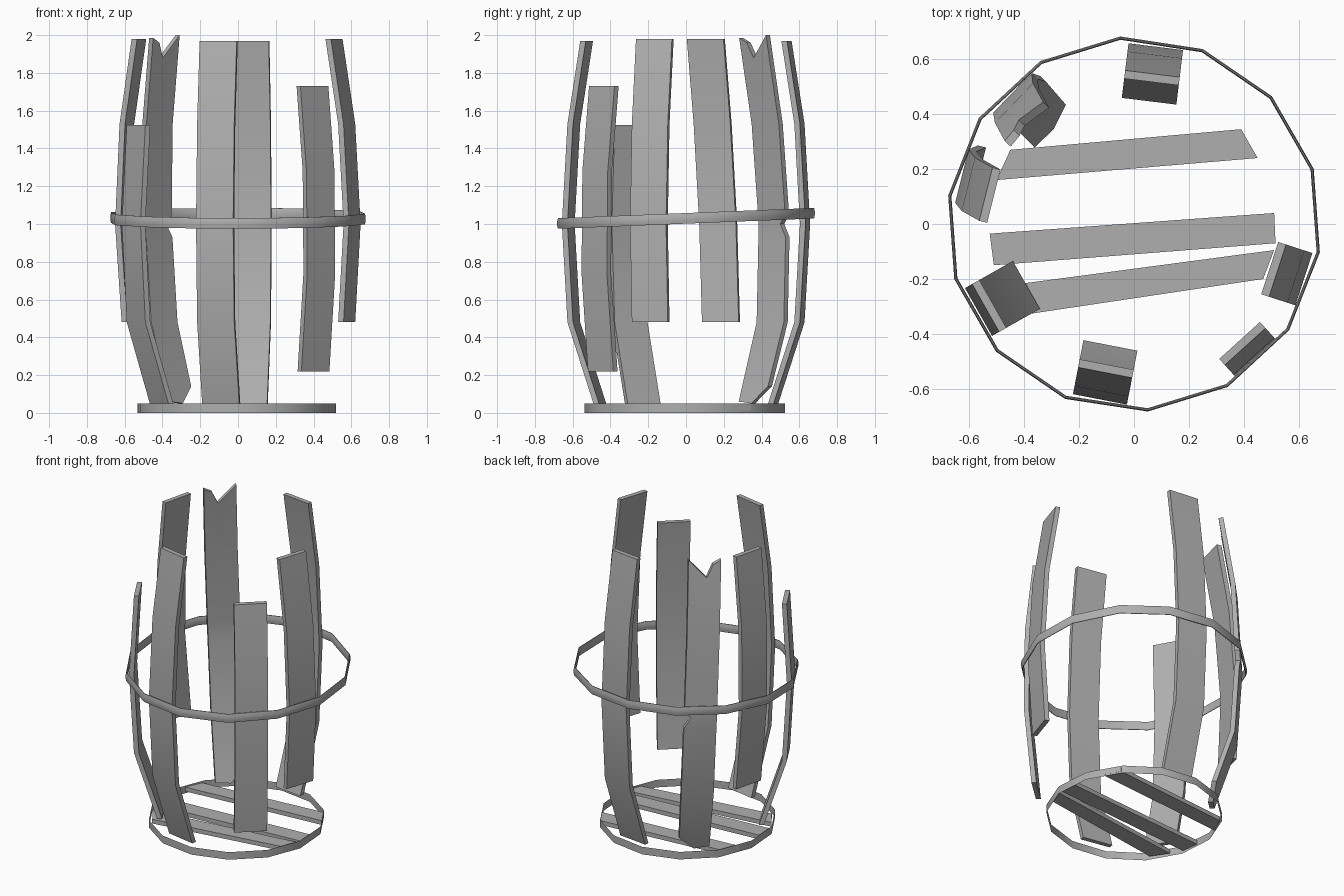
import bpy, bmesh
from math import sin, cos, radians, pi

if "Cube" in bpy.data.objects:
    bpy.data.objects.remove(bpy.data.objects["Cube"])

THICK = 0.03
# outer barrel radius by height
PROFILE = [(0.05, 0.48), (0.48, 0.62), (1.0, 0.65), (1.53, 0.62), (1.975, 0.55)]

grey = bpy.data.materials.new("dark_grey")
grey.diffuse_color = (0.43, 0.43, 0.43, 1)
grey.use_nodes = True
grey.node_tree.nodes["Principled BSDF"].inputs["Base Color"].default_value = grey.diffuse_color


def radius(z):
    for (z0, r0), (z1, r1) in zip(PROFILE, PROFILE[1:]):
        if z <= z1 or z1 == PROFILE[-1][0]:
            return r0 + (r1 - r0) * (z - z0) / (z1 - z0)


def finish(name, bm):
    bmesh.ops.recalc_face_normals(bm, faces=bm.faces)
    me = bpy.data.meshes.new(name)
    bm.to_mesh(me)
    bm.free()
    me.materials.append(grey)
    ob = bpy.data.objects.new(name, me)
    bpy.context.collection.objects.link(ob)
    bpy.ops.object.select_all(action='DESELECT')
    ob.select_set(True)
    bpy.context.view_layer.objects.active = ob
    bpy.ops.object.shade_smooth_by_angle(angle=radians(35))
    return ob


def loft(name, angle, columns, prof=radius):
    """Stave: columns of (t, z) points across the width, pushed to the barrel radius."""
    a = radians(angle)
    bm = bmesh.new()

    def grid(depth):
        out = []
        for col in columns:
            out.append([bm.verts.new(((prof(z) - depth) * cos(a) - t * sin(a),
                                      (prof(z) - depth) * sin(a) + t * cos(a), z))
                        for t, z in col])
        return out
    o, i = grid(0), grid(THICK)
    n, m = len(columns), len(columns[0])
    for c in range(n - 1):
        for k in range(m - 1):
            bm.faces.new((o[c][k], o[c + 1][k], o[c + 1][k + 1], o[c][k + 1]))
            bm.faces.new((i[c][k], i[c][k + 1], i[c + 1][k + 1], i[c + 1][k]))
        for k in (0, m - 1):
            bm.faces.new((o[c][k], o[c + 1][k], i[c + 1][k], i[c][k]))
    for c in (0, n - 1):
        for k in range(m - 1):
            bm.faces.new((o[c][k], o[c][k + 1], i[c][k + 1], i[c][k]))
    return finish(name, bm)


def stave(name, angle, zs, lean=(0, 0), prof=radius):
    def col(s):
        return [(s * 0.1 + lean[0] + (lean[1] - lean[0]) * (z - zs[0]) / (zs[-1] - zs[0]), z)
                for z in zs]
    loft(name, angle, [col(-1), col(1)], prof)


# whole staves, and ones snapped at top or bottom
FULL = [0.05, 0.48, 1.0, 1.53, 1.97]
stave("front_stave", 259, FULL)
stave("back_stave", 83, FULL)
stave("left_short_stave", 209.5, [0.05, 0.48, 1.0, 1.525])
stave("right_hanging_stave", -18, [0.48, 1.0, 1.53, 1.98])
stave("left_leaning_stave", 166, [0.48, 1.0, 1.53, 1.98], (-0.04, 0.025))

# stave that slid down
slipped = {0.22: 0.61, 0.74: 0.656, 1.28: 0.65, 1.73: 0.602}
stave("slipped_stave", -47.8, list(slipped), prof=slipped.get)

# splintered stave: notched top, slanted foot, chip on one edge, slight lean
mid_z = [0.48, 0.93, 1.0, 1.05, 1.53]


def split_col(t, foot, top, foot_t, chip=0.0):
    def lean(z):
        return 0.05 - 0.06 * max(0, (z - 0.5) / 1.5) ** 1.3
    return ([(-foot_t, foot)]
            + [(-(t + lean(z) - (chip if z == 1.0 else 0)), z) for z in mid_z]
            + [(-(t + lean(top)), top)])


loft("splintered_stave", 136, [split_col(-0.1, 0.06, 1.985, -0.05), split_col(-0.05, 0.055, 1.96, 0.0),
                               split_col(-0.015, 0.05, 1.88, 0.045),
                               split_col(0.1, 0.14, 2.0, 0.14, 0.04)])

# tilted middle hoop
bm = bmesh.new()
rings = []
for j in range(14):
    a = radians(94.2) + j * 2 * pi / 14
    rings.append([bm.verts.new((r * cos(a), r * sin(a), 1.03 + dz + 0.04 * r * sin(a)))
                  for r, dz in ((0.68, -0.028), (0.684, -0.01), (0.684, 0.01), (0.68, 0.028),
                                (0.676, 0.028), (0.672, 0.01), (0.672, -0.01), (0.676, -0.028))])
for j in range(14):
    p, q = rings[j], rings[(j + 1) % 14]
    for k in range(8):
        bm.faces.new((p[k], q[k], q[(k + 1) % 8], p[(k + 1) % 8]))
finish("middle_hoop", bm)

# thin bottom rim
bm = bmesh.new()
rim = [[bm.verts.new((0.532 * cos(a) - 0.007, 0.532 * sin(a) - 0.007, z)) for z in (0, 0.05)]
       for a in (radians(94.2) + j * 2 * pi / 14 for j in range(14))]
for j in range(14):
    p, q = rim[j], rim[(j + 1) % 14]
    bm.faces.new((p[0], q[0], q[1], p[1]))
finish("bottom_rim", bm)

# remaining floor planks
planks = [
    [(-0.45, 0.27), (0.39, 0.345), (0.45, 0.24), (-0.50, 0.16)],
    [(-0.525, -0.035), (0.51, 0.04), (0.515, -0.07), (-0.51, -0.15)],
    [(-0.47, -0.225), (0.51, -0.095), (0.47, -0.20), (-0.40, -0.33)],
]
for n, pts in enumerate(planks, 1):
    bm = bmesh.new()
    f = bm.faces.new([bm.verts.new((x, y, 0.012)) for x, y in pts])
    g = bmesh.ops.extrude_face_region(bm, geom=[f], use_keep_orig=True)
    for v in g["geom"]:
        if isinstance(v, bmesh.types.BMVert):
            v.co.z = 0.04
    finish(f"floor_plank_{n}", bm)
